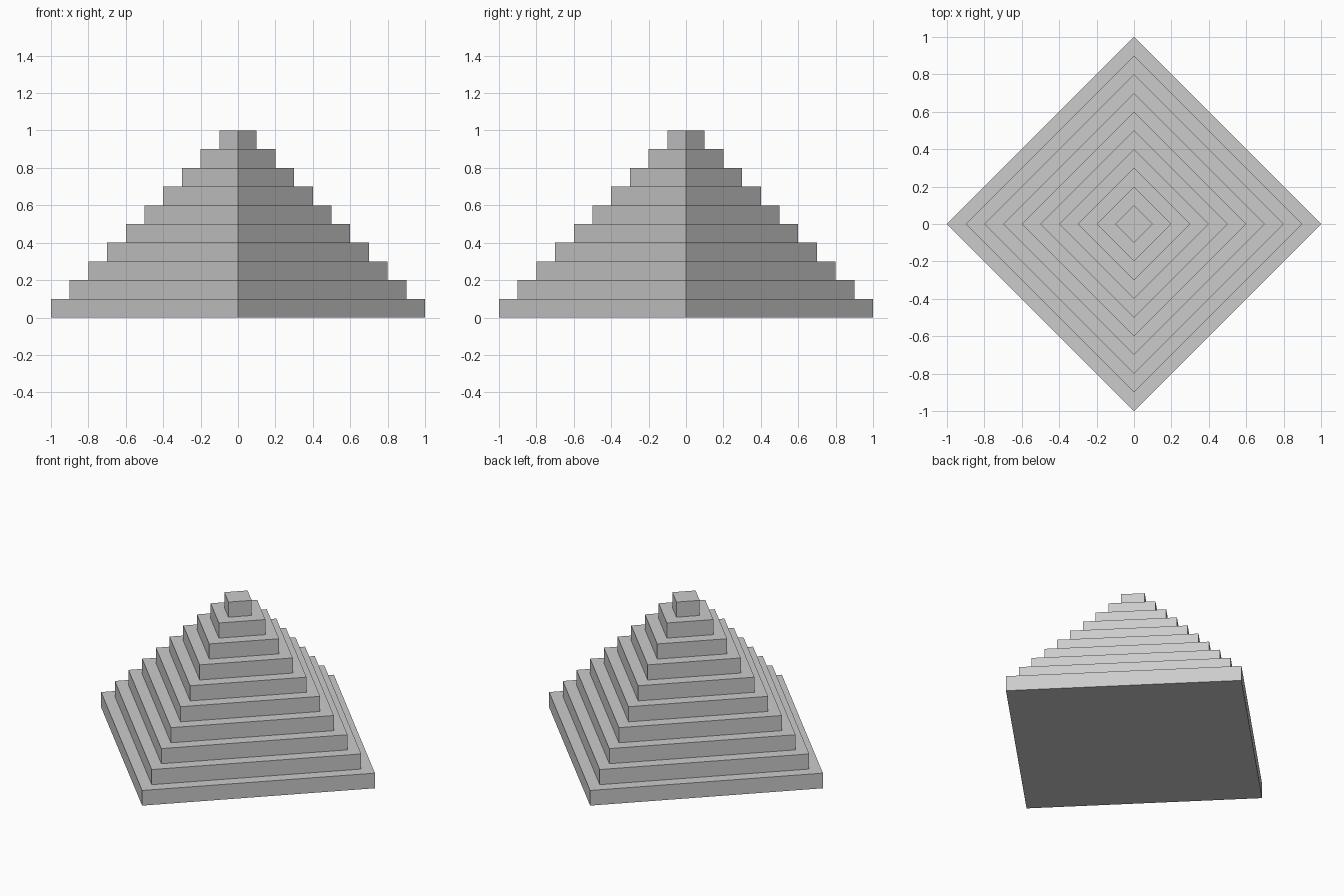
import bpy, bmesh
from math import cos, sin, pi

if "Cube" in bpy.data.objects:
    bpy.data.objects.remove(bpy.data.objects["Cube"])

TIERS = 10
STEP = 0.1

# Stepped profile as (corner radius, height), from the base up to the top tier
profile = []
for i in range(TIERS):
    radius = 1.0 - i * STEP
    profile += [(radius, i * STEP), (radius, (i + 1) * STEP)]

bm = bmesh.new()


def square_ring(radius, z):
    return [bm.verts.new((radius * cos(k * pi / 2), radius * sin(k * pi / 2), z))
            for k in range(4)]


rings = [square_ring(r, z) for r, z in profile]

# Risers and treads between neighbouring rings
for low, high in zip(rings, rings[1:]):
    for k in range(4):
        n = (k + 1) % 4
        bm.faces.new((low[k], low[n], high[n], high[k]))

# Base and top caps
bm.faces.new(rings[0][::-1])
bm.faces.new(rings[-1])
bmesh.ops.recalc_face_normals(bm, faces=bm.faces)

mesh = bpy.data.meshes.new("stepped_pyramid")
bm.to_mesh(mesh)
bm.free()
bpy.context.collection.objects.link(bpy.data.objects.new("stepped_pyramid", mesh))
